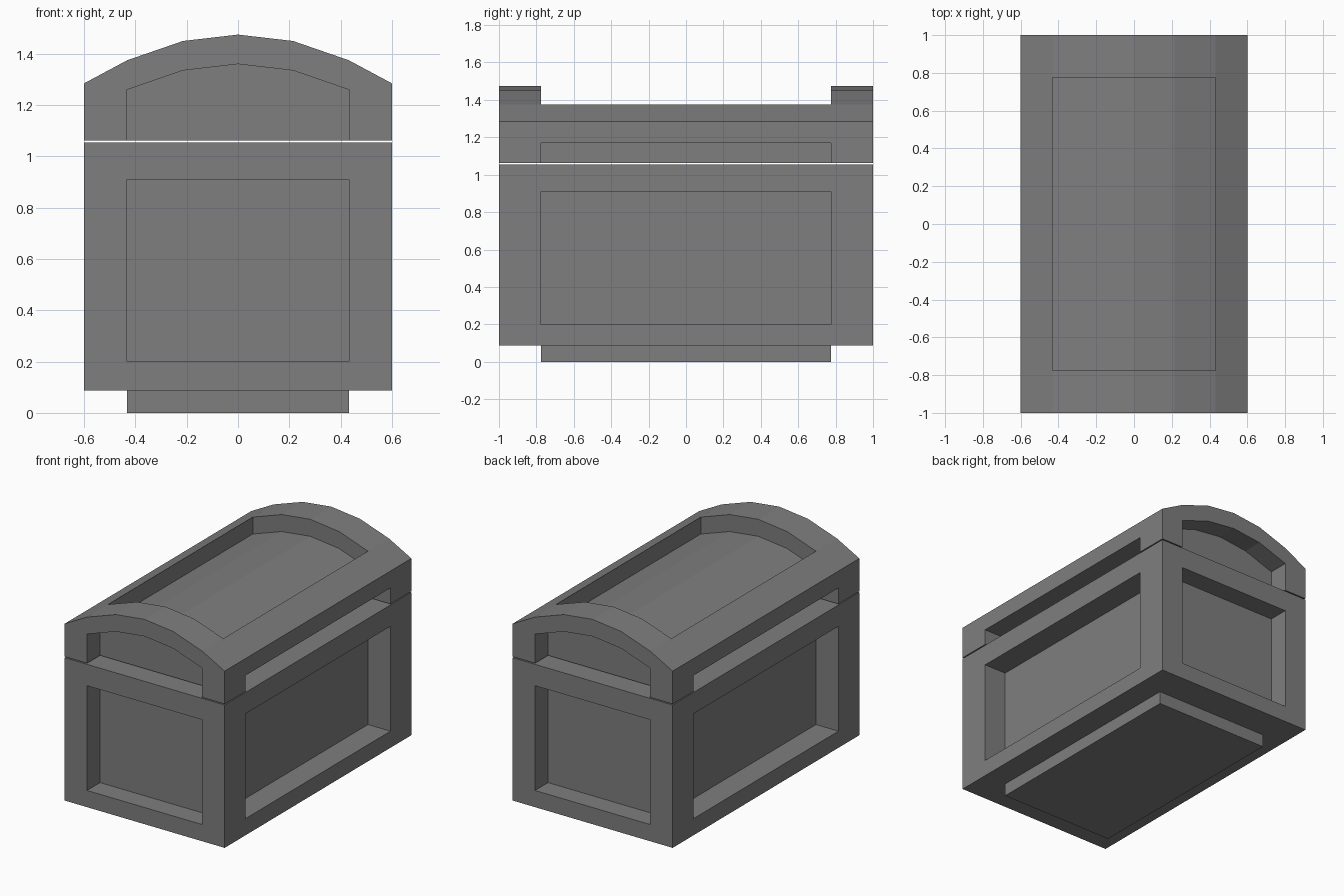
import bpy
import bmesh

default = bpy.data.objects.get("Cube")
if default:
    bpy.data.objects.remove(default, do_unlink=True)

grey = bpy.data.materials.new("stone grey")
grey.use_nodes = True
colour = (0.21, 0.21, 0.21, 1)
grey.diffuse_color = colour
grey.node_tree.nodes["Principled BSDF"].inputs["Base Color"].default_value = colour


def prism(name, profile, y0, y1):
    """Extrude an x-z outline along y."""
    bm = bmesh.new()
    face = bm.faces.new([bm.verts.new((x, y0, z)) for x, z in profile])
    out = bmesh.ops.extrude_face_region(bm, geom=[face])
    verts = [v for v in out["geom"] if isinstance(v, bmesh.types.BMVert)]
    bmesh.ops.translate(bm, verts=verts, vec=(0, y1 - y0, 0))
    bmesh.ops.recalc_face_normals(bm, faces=bm.faces)
    mesh = bpy.data.meshes.new(name)
    bm.to_mesh(mesh)
    bm.free()
    mesh.materials.append(grey)
    obj = bpy.data.objects.new(name, mesh)
    bpy.context.collection.objects.link(obj)
    return obj


def rect(x0, x1, z0, z1):
    return [(x0, z0), (x1, z0), (x1, z1), (x0, z1)]


def carve(target, profile, y0, y1):
    """Cut a recess out of a part and discard the cutter."""
    cutter = prism("cutter", profile, y0, y1)
    cutter.hide_render = True
    mod = target.modifiers.new("recess", "BOOLEAN")
    mod.operation = "DIFFERENCE"
    mod.solver = "EXACT"
    mod.object = cutter
    bpy.context.view_layer.objects.active = target
    bpy.ops.object.modifier_apply(modifier=mod.name)
    bpy.data.objects.remove(cutter, do_unlink=True)


PX, PY = 0.432, 0.775      # panel half sizes
END = 0.86                 # depth of the end panels
SEAM = 1.062               # underside of the lid
arch = [(PX, 1.375), (0.215, 1.45), (0, 1.475), (-0.215, 1.45), (-PX, 1.375)]
inner = [(x, z - 0.115) for x, z in arch]

# Chest body with a recessed panel on each side
body = prism("chest_body", rect(-0.6, 0.6, 0.087, 1.055), -1, 1)
for s in (-1, 1):
    carve(body, rect(-PX, PX, 0.2, 0.91), s * END, s * 1.2)
    carve(body, rect(*sorted((s * PX, s * 0.8)), 0.2, 0.91), -PY, PY)

# Base plinth
prism("base_plinth", rect(-PX, PX, 0, 0.087), -PY, PY)

# Arched lid: end and side recesses open downward, top panel follows the arch
lid = prism("arched_lid", [(-0.6, SEAM), (0.6, SEAM), (0.6, 1.285)] + arch + [(-0.6, 1.285)], -1, 1)
for s in (-1, 1):
    carve(lid, [(-PX, 1), (PX, 1)] + inner, s * END, s * 1.2)
    carve(lid, rect(*sorted((s * PX, s * 0.8)), 1, 1.17), -PY, PY)
carve(lid, [(-PX, 1.7), (PX, 1.7)] + inner, -PY, PY)
